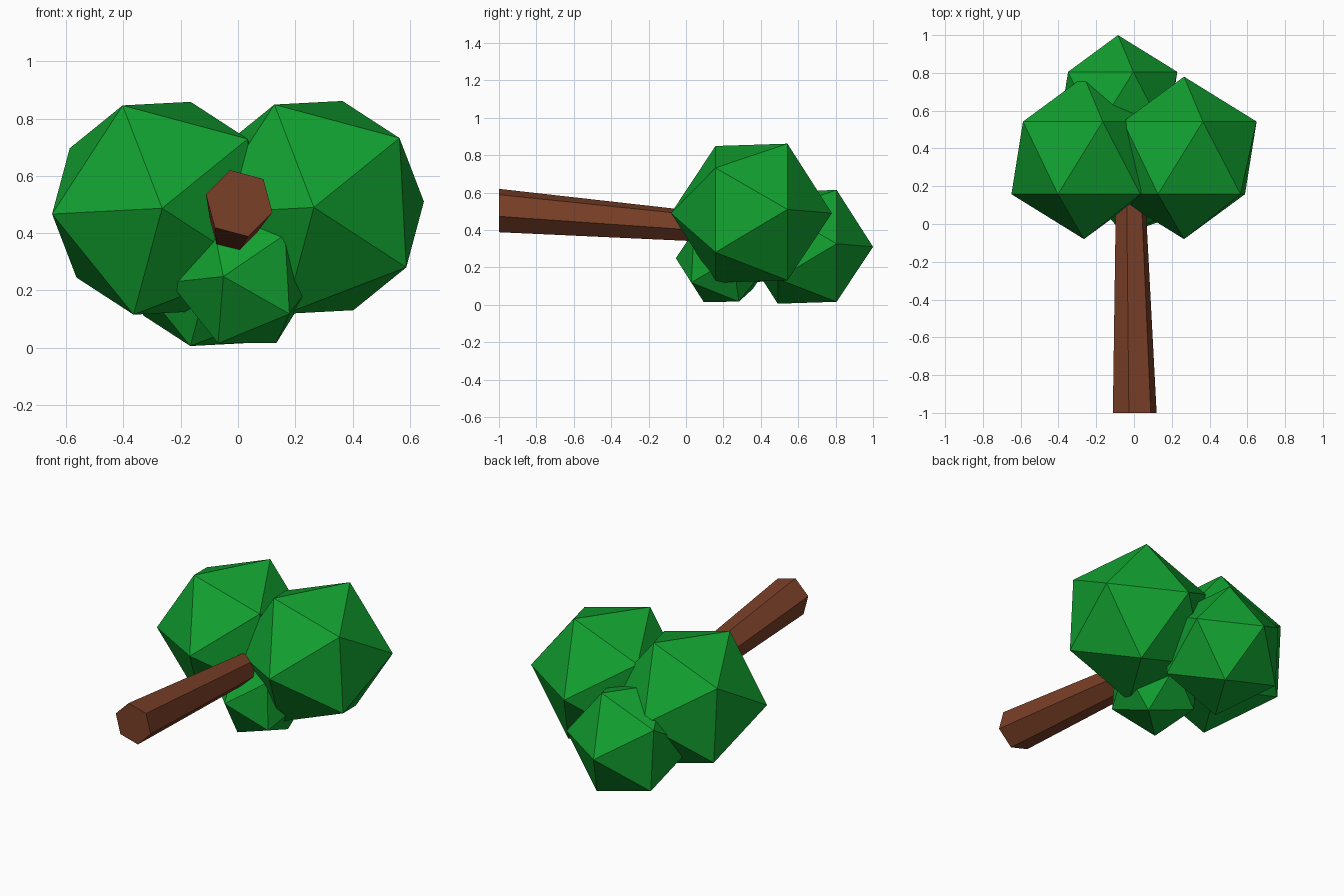
import bpy, math
from mathutils import Vector, Matrix

if "Cube" in bpy.data.objects:
    bpy.data.objects.remove(bpy.data.objects["Cube"])


def material(name, rgb):
    m = bpy.data.materials.new(name)
    m.diffuse_color = (*rgb, 1)
    m.use_nodes = True
    m.node_tree.nodes["Principled BSDF"].inputs["Base Color"].default_value = m.diffuse_color
    return m


green = material("leaf green", (0.006, 0.355, 0.03))
brown = material("bark brown", (0.195, 0.05, 0.02))


def add_mesh(name, verts, faces, mat):
    me = bpy.data.meshes.new(name)
    me.from_pydata(verts, [], faces)
    me.materials.append(mat)
    me.update()
    ob = bpy.data.objects.new(name, me)
    bpy.context.collection.objects.link(ob)
    return ob


def leaf_ball(name, centre, r, axis, side):
    """Icosahedron with its front tip along axis and a front ring vertex towards side."""
    c, a = Vector(centre), Vector(axis).normalized()
    u = Vector(side)
    u = (u - a * u.dot(a)).normalized()
    w = a.cross(u)
    h, ring = r / math.sqrt(5), 2 * r / math.sqrt(5)
    verts = [c + a * r]
    for level, turn in ((h, 0), (-h, 36)):
        for k in range(5):
            t = math.radians(72 * k + turn)
            verts.append(c + a * level + (u * math.cos(t) + w * math.sin(t)) * ring)
    verts.append(c - a * r)
    faces = []
    for k in range(5):
        n = (k + 1) % 5
        faces += [(0, 1 + k, 1 + n), (1 + k, 6 + k, 1 + n),
                  (1 + n, 6 + k, 6 + n), (11, 6 + n, 6 + k)]
    return add_mesh(name, verts, faces, green)


# Three large leaf clumps sharing one orientation
t = math.radians(39)
front, side = (0, -1, 0), (math.cos(t), 0, math.sin(t))
leaf_ball("foliage_right", (0.265, 0.35, 0.49), 0.43, front, side)
leaf_ball("foliage_left", (-0.265, 0.35, 0.487), 0.43, front, side)
leaf_ball("foliage_crown", (-0.085, 0.648, 0.31), 0.352, front, side)

# Small tilted clump beside the trunk
leaf_ball("foliage_small", (0.02, 0.2, 0.24), 0.264,
          (-0.072, -0.2575, 0.009), (0.158, -0.1725, -0.121))

# Tapered six-sided trunk, lying along y and leaning slightly
verts = []
for x, y, z, r in ((0.004, -1, 0.504, 0.12), (-0.021, 0.3, 0.401, 0.075)):
    for k in range(6):
        t = math.radians(-15 + 60 * k)
        verts.append((x + r * math.cos(t), y, z + r * math.sin(t)))
faces = [tuple(range(6)), tuple(range(11, 5, -1))]
faces += [(k, 6 + k, 6 + (k + 1) % 6, (k + 1) % 6) for k in range(6)]
add_mesh("trunk", verts, faces, brown)
